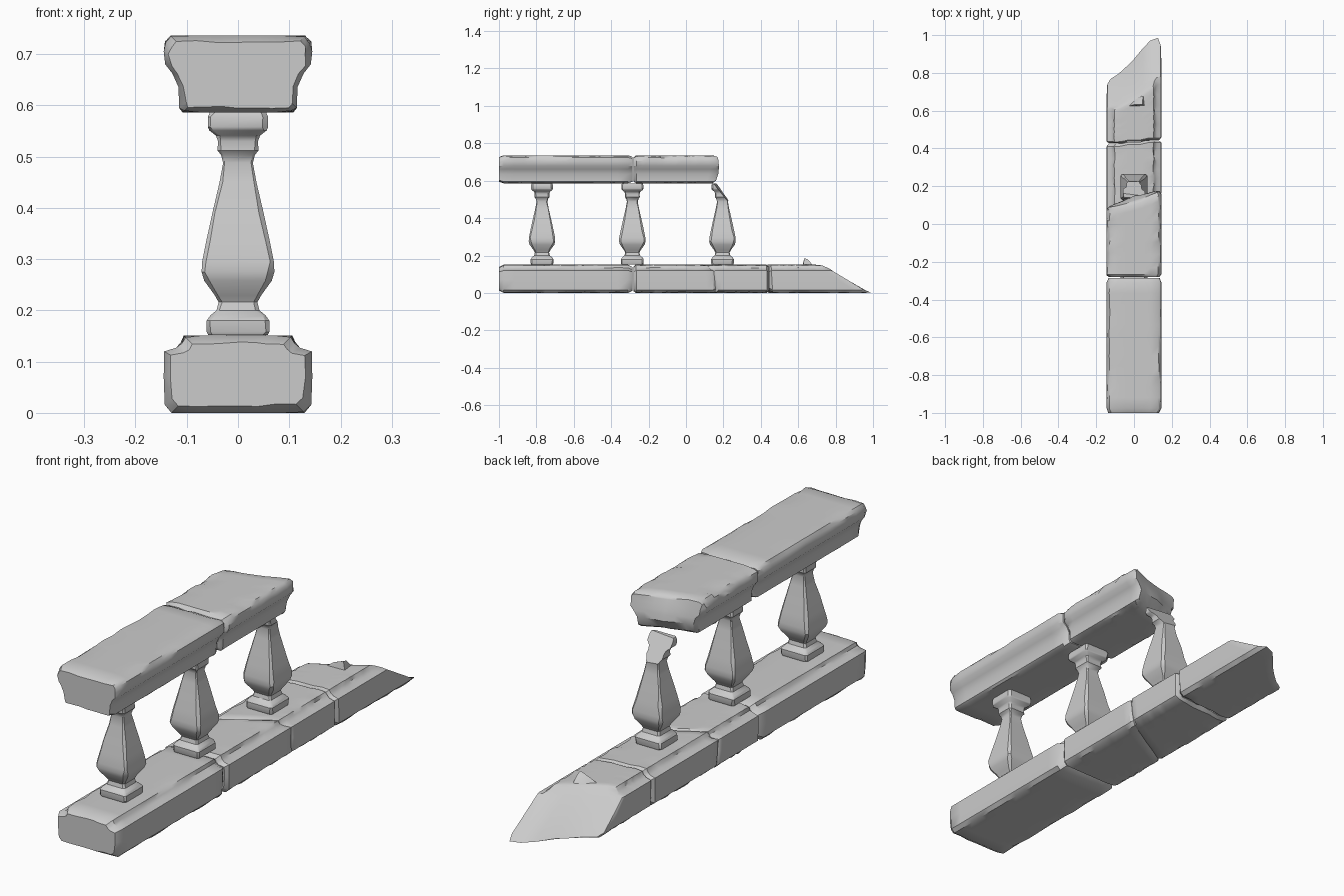
import bpy, bmesh, random
from mathutils import Vector

if "Cube" in bpy.data.objects:
    bpy.data.objects.remove(bpy.data.objects["Cube"])

random.seed(4)


def finish(bm, name, angle=0.6):
    bmesh.ops.recalc_face_normals(bm, faces=bm.faces)
    me = bpy.data.meshes.new(name)
    bm.to_mesh(me)
    bm.free()
    ob = bpy.data.objects.new(name, me)
    bpy.context.collection.objects.link(ob)
    bpy.ops.object.select_all(action='DESELECT')
    ob.select_set(True)
    bpy.context.view_layer.objects.active = ob
    bpy.ops.object.shade_smooth_by_angle(angle=angle)
    return ob


def curve(x, pts):
    """Piecewise linear lookup through (x, value) points."""
    for (x0, v0), (x1, v1) in zip(pts, pts[1:]):
        if x <= x1:
            return v0 + (v1 - v0) * max(0, (x - x0) / (x1 - x0))
    return pts[-1][1]


def stone(name, rows, start, end, worn=(0.012, 0.012), nx=6, ny=12, chip=0.006):
    """Worn block: rows of (half width, z) swept from start(x,z) to end(x,z)."""
    bm = bmesh.new()
    nj = len(rows) - 1
    z0, z1 = rows[0][1], rows[-1][1]
    zc = (z0 + z1) / 2
    ts = [0, 0.035] + [0.035 + 0.93 * k / ny for k in range(1, ny)] + [0.965, 1]
    nk = len(ts) - 1
    verts = {}

    def v(i, j, k):
        if (i, j, k) not in verts:
            w, z = rows[j]
            c = worn[0] if k == 0 else worn[1] if k == nk else 0
            side = i in (0, nx)
            if (side and j in (0, nj - 1, nj)) or (k in (0, nk) and (side or j in (0, nj))):
                c += random.uniform(0, chip)
            x = (2 * i / nx - 1) * (w - c)
            z = zc + (z - zc) * (1 - 2 * c / (z1 - z0))
            a, b = start(x, z), end(x, z)
            verts[i, j, k] = bm.verts.new((x, a + (b - a) * ts[k], z))
        return verts[i, j, k]

    for k in (0, nk):
        for i in range(nx):
            for j in range(nj):
                bm.faces.new([v(i, j, k), v(i + 1, j, k), v(i + 1, j + 1, k), v(i, j + 1, k)])
    for k in range(nk):
        for i in range(nx):
            for j in (0, nj):
                bm.faces.new([v(i, j, k), v(i + 1, j, k), v(i + 1, j, k + 1), v(i, j, k + 1)])
        for j in range(nj):
            for i in (0, nx):
                bm.faces.new([v(i, j, k), v(i, j + 1, k), v(i, j + 1, k + 1), v(i, j, k + 1)])
    return finish(bm, name)


def flat(y):
    return lambda x, z: y


# Cross-sections of the plinth course and the hand rail
BASE = [(.130, 0), (.143, .016), (.145, .07), (.144, .12), (.121, .127), (.112, .138), (.106, .151)]
RAIL = [(.108, .586), (.115, .595), (.116, .635), (.128, .662), (.142, .68), (.145, .705), (.143, .725), (.132, .736)]


# Broken joints
def crack(x, z):
    return .06 + .6 * x + .02 * (1 - z / .15)


def joint(x, z):
    return .437 + .008 * (1 if x > .05 else -1 if x < -.05 else 0)


def slope_end(x, z):
    foot = curve(x, [(-.145, .76), (-.06, .815), (0, .88), (.1, .99), (.118, 1.0), (.145, .975)])
    top = curve(x, [(-.145, .58), (0, .655), (.11, .73)])
    return top + (foot - top) * (1 - z / .15)


def rail_end(x, z):
    y = curve(x, [(-.145, .085), (-.06, .10), (.03, .125), (.13, .17)])
    return y + curve(z, [(.586, -.01), (.64, .035), (.69, .02), (.736, 0)]) * (1 - abs(x) / .18)


# Plinth stones
stone("base_stone_front", BASE, flat(-1), flat(-.285))
stone("base_stone_middle", BASE, flat(-.281), crack, worn=(.010, .003))
stone("base_stone_middle_cracked", BASE, crack, lambda x, z: joint(x, z) - .003, worn=(.003, .010))
stone("base_stone_broken_end", BASE, joint, slope_end, worn=(.010, .001), chip=.004)

# Hand rail stones
stone("rail_stone_front", RAIL, flat(-1), flat(-.285), worn=(.008, .008))
stone("rail_stone_broken", RAIL, flat(-.281), rail_end, worn=(.010, .006), chip=.009)

# Square baluster profile: (half width, z)
BALUSTER = [(.058, .152), (.061, .158), (.061, .18), (.054, .19), (.042, .2), (.038, .216), (.045, .229),
            (.066, .258), (.071, .275), (.070, .295), (.062, .335), (.050, .39), (.036, .45), (.029, .488),
            (.033, .503), (.040, .512), (.039, .53), (.043, .541), (.056, .551), (.059, .558), (.059, .577),
            (.055, .586)]


def baluster(name, y, broken=False):
    bm = bmesh.new()
    rings = []
    for w, z in BALUSTER:
        ring = []
        for sx, sy in ((1, 1), (-1, 1), (-1, -1), (1, -1)):
            c = random.uniform(.08, .2)
            pair = [(sx * w, sy * w * (1 - c)), (sx * w * (1 - c), sy * w)]
            if sx * sy < 0:
                pair.reverse()
            ring += [bm.verts.new((px, y + py, z)) for px, py in pair]
        rings.append(ring)
    for a, b in zip(rings, rings[1:]):
        for i in range(8):
            bm.faces.new([a[i], a[(i + 1) % 8], b[(i + 1) % 8], b[i]])
    bm.faces.new(rings[0])
    bm.faces.new(rings[-1])
    if broken:
        cut = bmesh.ops.bisect_plane(bm, geom=bm.verts[:] + bm.edges[:] + bm.faces[:],
                                     plane_co=(0, .163, .575), plane_no=Vector((.1, .8, .6)).normalized(),
                                     clear_outer=True)
        edges = [e for e in cut['geom_cut'] if isinstance(e, bmesh.types.BMEdge)]
        bmesh.ops.holes_fill(bm, edges=edges)
    return finish(bm, name)


baluster("baluster_front", -.77)
baluster("baluster_middle", -.287)
baluster("baluster_broken", .195, broken=True)

# Remnant of a lost baluster on the sloping end
bm = bmesh.new()
for x, y, z in [(-.04, .622, .14), (.058, .625, .14), (.052, .695, .13), (-.01, .66, .13),
                (.0, .632, .168), (.045, .632, .185), (.045, .65, .18), (.03, .66, .168)]:
    bm.verts.new((x, y, z))
bmesh.ops.convex_hull(bm, input=bm.verts[:])
finish(bm, "baluster_remnant")
